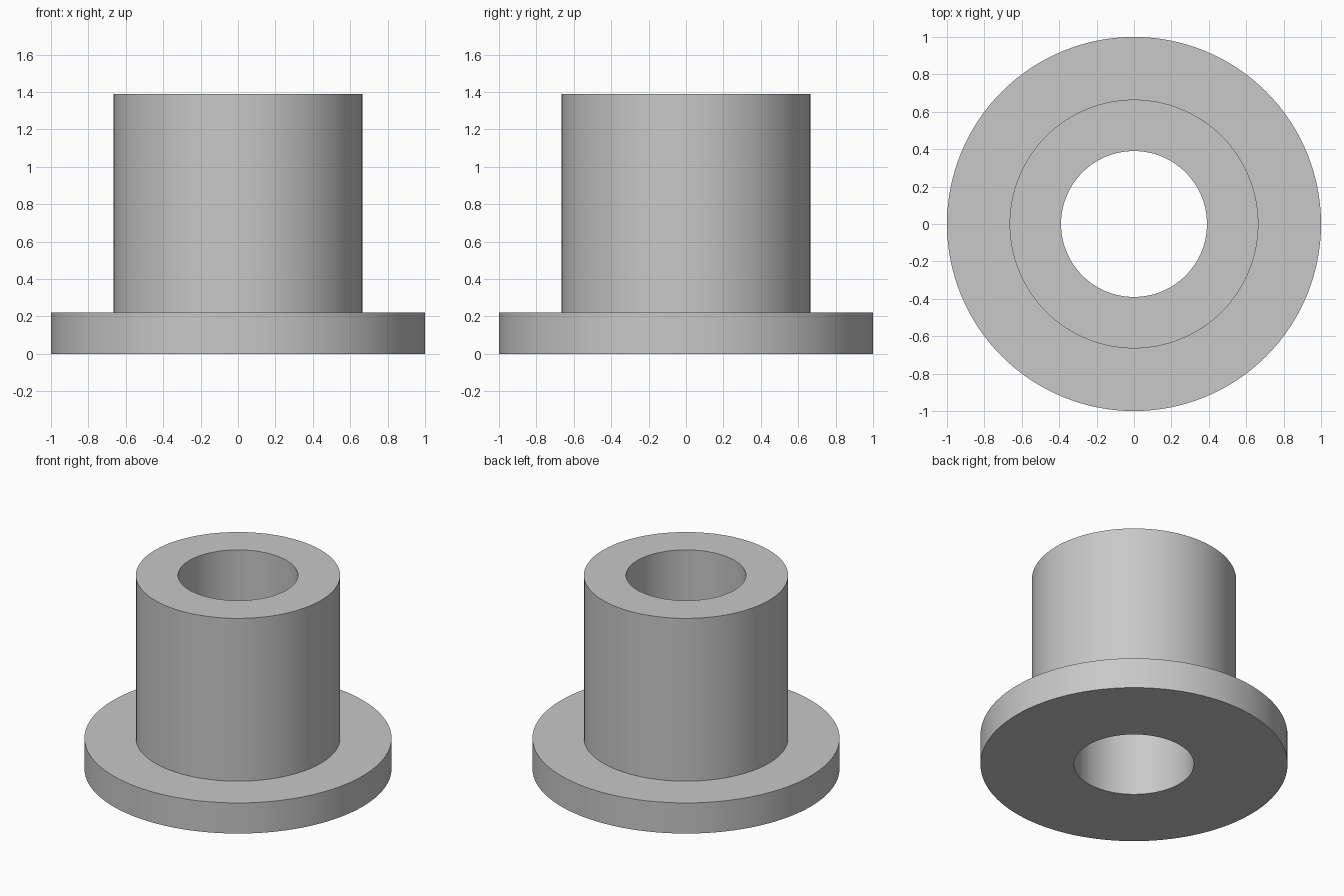
import bpy
import bmesh
import math
from mathutils import Matrix

cube = bpy.data.objects.get("Cube")
if cube:
    bpy.data.objects.remove(cube, do_unlink=True)

SEGMENTS = 128
BORE_R, SLEEVE_R, FLANGE_R = 0.39, 0.665, 1.0
FLANGE_TOP, SLEEVE_TOP = 0.22, 1.39

# Single plain grey
grey = bpy.data.materials.new("light_grey")
grey.use_nodes = True
colour = (0.58, 0.58, 0.58, 1.0)
grey.diffuse_color = colour
grey.node_tree.nodes["Principled BSDF"].inputs["Base Color"].default_value = colour


def lathe(name, profile, material):
    """Revolve a closed (radius, height) profile around z."""
    bm = bmesh.new()
    rings = []
    for i in range(SEGMENTS):
        turn = Matrix.Rotation(math.tau * i / SEGMENTS, 3, "Z")
        rings.append([bm.verts.new((turn.col[0] * r)[:2] + (z,)) for r, z in profile])
    for i, ring in enumerate(rings):
        following = rings[(i + 1) % SEGMENTS]
        for j in range(len(profile)):
            k = (j + 1) % len(profile)
            bm.faces.new((ring[j], following[j], following[k], ring[k]))
    bmesh.ops.recalc_face_normals(bm, faces=bm.faces)
    mesh = bpy.data.meshes.new(name)
    bm.to_mesh(mesh)
    bm.free()
    mesh.materials.append(material)
    obj = bpy.data.objects.new(name, mesh)
    bpy.context.collection.objects.link(obj)
    return obj


# Flanged sleeve: wide base disc, tall tube and a straight through bore
bushing = lathe("flanged_bushing", [
    (BORE_R, 0), (FLANGE_R, 0), (FLANGE_R, FLANGE_TOP),
    (SLEEVE_R, FLANGE_TOP), (SLEEVE_R, SLEEVE_TOP), (BORE_R, SLEEVE_TOP),
], grey)

# Smooth round walls, crisp rims
bpy.ops.object.select_all(action="DESELECT")
bushing.select_set(True)
bpy.context.view_layer.objects.active = bushing
bpy.ops.object.shade_smooth_by_angle(angle=math.radians(30))
